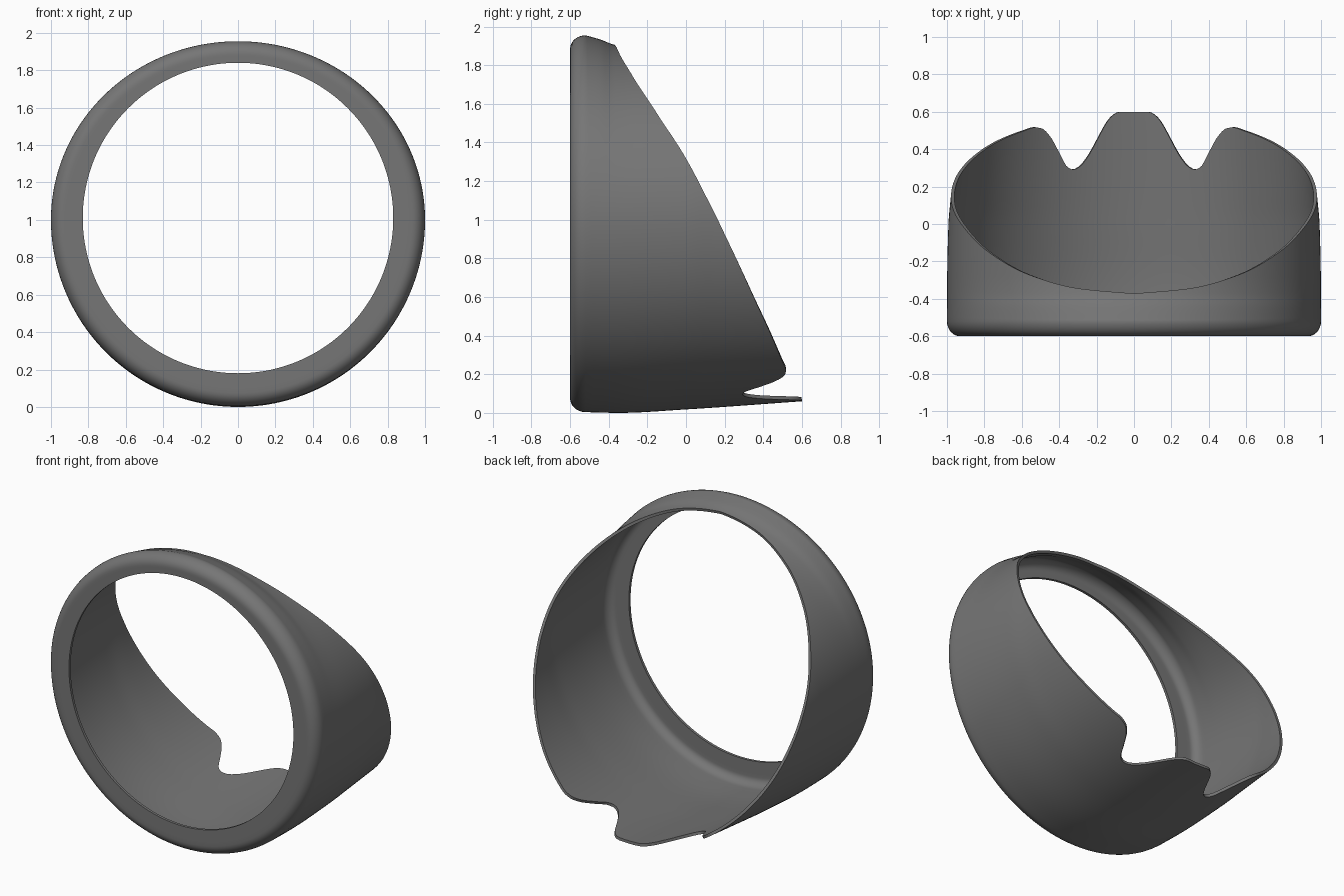
import bpy, bmesh
from math import sin, cos, pi, degrees

cube = bpy.data.objects.get("Cube")
if cube:
    bpy.data.objects.remove(cube, do_unlink=True)


def smooth_curve(points):
    """Return a monotone cubic function through the (x, y) points."""
    xs, ys = zip(*points)
    d = [(ys[i + 1] - ys[i]) / (xs[i + 1] - xs[i]) for i in range(len(xs) - 1)]
    m = [d[0]] + [2 * a * b / (a + b) if a * b > 0 else 0
                  for a, b in zip(d, d[1:])] + [d[-1]]

    def f(x):
        x = min(max(x, xs[0]), xs[-1])
        i = max(k for k in range(len(d)) if xs[k] <= x)
        h = xs[i + 1] - xs[i]
        t = (x - xs[i]) / h
        return (ys[i] + t * (h * m[i] + t * (
            3 * (ys[i + 1] - ys[i]) - h * (2 * m[i] + m[i + 1])
            + t * (h * (m[i] + m[i + 1]) - 2 * (ys[i + 1] - ys[i])))))
    return f


# Shell outline along its depth: bottom, top and half width
bottom = smooth_curve([(-.52, .004), (-.35, 0), (0, .018), (.6, .06)])
top = smooth_curve([(-.52, 1.955), (-.44, 1.932), (-.375, 1.907),
                    (-.28, 1.89), (0, 1.87)])
width = smooth_curve([(-.52, 1), (-.3, .999), (0, .992), (.16, .978), (.6, .94)])

# Back rim depth by angle from the bottom: tab, notch, then slanted cut
rim = smooth_curve([(0, .6), (4.8, .6), (7, .583), (9, .545), (12, .455),
                    (15, .365), (18, .305), (20, .292), (22, .305),
                    (25, .38), (29, .475), (32, .512), (34.5, .518),
                    (38.6, .502), (51.3, .44), (65.4, .35), (78, .26),
                    (90, .165), (111.4, 0), (128.7, -.15), (146.5, -.275),
                    (163, -.345), (180, -.372)])

SEGMENTS, LIP_ROWS, CORNER_ROWS, BODY_ROWS = 320, 4, 8, 24
SHOULDER, CORNER_DEPTH, CORNER_INSET = -.52, .08, .07


def wall_point(a, y, inset=0):
    z = 1 - cos(a) * (1 - bottom(y) - inset if cos(a) > 0 else top(y) - 1 - inset)
    return ((width(y) - inset) * sin(a), y, z)


def section(a):
    """Points from the front opening, over the rounded corner, to the rim."""
    corner = []
    for k in range(CORNER_ROWS):
        t = pi / 2 * (1 - k / CORNER_ROWS)
        x, y, z = wall_point(a, SHOULDER, CORNER_INSET * (1 - cos(t)))
        corner.append((x, y - CORNER_DEPTH * sin(t), z))
    opening = (.83 * sin(a), -.6, 1.01 - .83 * cos(a))
    lip = [tuple(p + (q - p) * k / LIP_ROWS for p, q in zip(opening, corner[0]))
           for k in range(LIP_ROWS)]
    end = rim(degrees(min(a, 2 * pi - a)))
    body = [wall_point(a, SHOULDER + (end - SHOULDER) * k / BODY_ROWS)
            for k in range(BODY_ROWS + 1)]
    return lip + corner + body


# Sweep the section around the opening
bm = bmesh.new()
rings = [[bm.verts.new(p) for p in section(2 * pi * i / SEGMENTS)]
         for i in range(SEGMENTS)]
for i, ring in enumerate(rings):
    following = rings[(i + 1) % SEGMENTS]
    for j in range(len(ring) - 1):
        bm.faces.new((ring[j], ring[j + 1], following[j + 1], following[j]))
mesh = bpy.data.meshes.new("hood_shell")
bm.to_mesh(mesh)
bm.free()
shell = bpy.data.objects.new("hood_shell", mesh)
bpy.context.collection.objects.link(shell)

# Grey material
grey = bpy.data.materials.new("mid_grey")
grey.use_nodes = True
grey.diffuse_color = (.18, .18, .18, 1)
grey.node_tree.nodes["Principled BSDF"].inputs["Base Color"].default_value = (.18, .18, .18, 1)
mesh.materials.append(grey)

# Thin wall with smooth shading
solid = shell.modifiers.new("wall_thickness", 'SOLIDIFY')
solid.thickness = .018
solid.offset = -1
bpy.context.view_layer.objects.active = shell
shell.select_set(True)
bpy.ops.object.modifier_apply(modifier=solid.name)
bpy.ops.object.shade_smooth_by_angle(angle=pi / 5)
